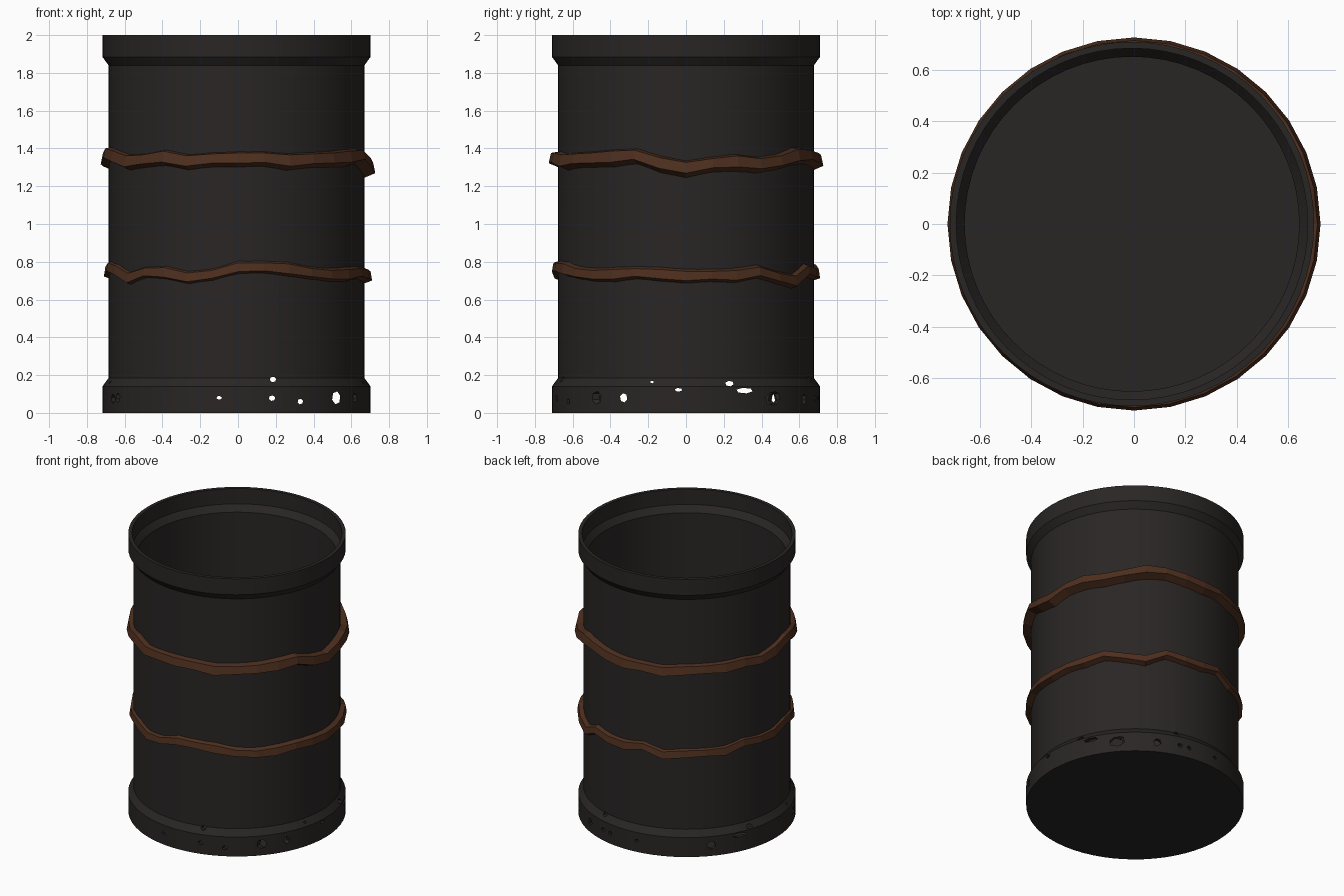
import bpy, bmesh, math
from mathutils import Matrix, Vector

if "Cube" in bpy.data.objects:
    bpy.data.objects.remove(bpy.data.objects["Cube"])


def material(name, rgb):
    m = bpy.data.materials.new(name)
    m.diffuse_color = (*rgb, 1)
    m.use_nodes = True
    m.node_tree.nodes["Principled BSDF"].inputs["Base Color"].default_value = m.diffuse_color
    return m


def add_object(name, bm, mat=None):
    bmesh.ops.recalc_face_normals(bm, faces=bm.faces)
    me = bpy.data.meshes.new(name)
    bm.to_mesh(me)
    bm.free()
    ob = bpy.data.objects.new(name, me)
    bpy.context.collection.objects.link(ob)
    if mat:
        me.materials.append(mat)
    return ob


def bridge(bm, a, b):
    n = len(a)
    for i in range(n):
        bm.faces.new((a[i], a[(i + 1) % n], b[(i + 1) % n], b[i]))


def smooth(ob, angle):
    bpy.ops.object.select_all(action='DESELECT')
    bpy.context.view_layer.objects.active = ob
    ob.select_set(True)
    bpy.ops.object.shade_smooth_by_angle(angle=math.radians(angle))


steel = material("dark_steel", (0.022, 0.019, 0.018))
rust = material("rust", (0.075, 0.028, 0.013))

# Barrel shell: lathed profile with rims, inner wall and floor
CX = -0.008
profile = [(0.71, 0), (0.71, 0.14), (0.677, 0.185), (0.677, 1.84), (0.71, 1.885),
           (0.71, 2.0), (0.685, 2.0), (0.685, 1.89), (0.652, 1.845),
           (0.652, 0.18), (0.685, 0.135), (0.685, 0.02)]
N = 64
bm = bmesh.new()
rings = []
for r, z in profile:
    rings.append([bm.verts.new((CX + r * math.cos(2 * math.pi * i / N),
                                r * math.sin(2 * math.pi * i / N), z)) for i in range(N)])
for a, b in zip(rings, rings[1:]):
    bridge(bm, a, b)
bm.faces.new(rings[0])
bm.faces.new(rings[-1])
barrel = add_object("barrel", bm, steel)

# Rust holes: six-sided prisms, right through or through one wall only
bm = bmesh.new()


def prism(center, direction, length, w, h):
    d = Vector(direction).normalized()
    side = d.cross(Vector((0, 0, 1)))
    ends = []
    for s in (-0.5, 0.5):
        ring = []
        for k in range(6):
            a = k * math.pi / 3 + 0.3
            ring.append(bm.verts.new(Vector(center) + d * s * length
                                     + side * math.cos(a) * w / 2
                                     + Vector((0, 0, math.sin(a) * h / 2))))
        ends.append(ring)
    bridge(bm, *ends)
    bm.faces.new(ends[0])
    bm.faces.new(ends[1])


for x, z, w, h in [(-0.1, 0.08, 0.03, 0.02), (0.185, 0.177, 0.035, 0.03),
                   (0.18, 0.078, 0.035, 0.03), (0.33, 0.06, 0.03, 0.03),
                   (0.52, 0.08, 0.045, 0.07)]:
    prism((x, 0, z), (0, 1, 0), 2, w, h)
for y, z, w, h in [(-0.33, 0.08, 0.04, 0.05), (-0.18, 0.163, 0.02, 0.014),
                   (-0.04, 0.122, 0.04, 0.02), (0.23, 0.155, 0.045, 0.03),
                   (0.31, 0.118, 0.09, 0.03)]:
    prism((0, y, z), (1, 0, 0), 2, w, h)
for deg, w, h in [(-157, 0.05, 0.05), (40, 0.09, 0.07), (62, 0.05, 0.05),
                  (80, 0.03, 0.03), (138, 0.06, 0.06)]:
    a = math.radians(deg)
    d = (math.cos(a), math.sin(a), 0)
    prism((CX + 0.7 * d[0], 0.7 * d[1], 0.075), d, 0.2, w, h)
cutter = add_object("hole_cutter", bm)
cutter.hide_render = True

mod = barrel.modifiers.new("holes", 'BOOLEAN')
mod.operation = 'DIFFERENCE'
mod.solver = 'EXACT'
mod.use_self = True
mod.object = cutter
bpy.context.view_layer.objects.active = barrel
bpy.ops.object.modifier_apply(modifier=mod.name)
bpy.data.objects.remove(cutter, do_unlink=True)
smooth(barrel, 25)


# Rusted hoops: height in centimetres at 32 steps, counted from the front towards +x
def hoop(name, heights, section):
    bm = bmesh.new()
    n = len(heights)
    loops = []
    for k, h in enumerate(heights):
        a = 2 * math.pi * k / n
        jit = 0.006 * math.sin(k * 2.3)
        loops.append([bm.verts.new((r * math.sin(a), -r * math.cos(a),
                                    h / 100 + dz + (jit if dz < 0 else 0)))
                      for r, dz in section])
    for k in range(n):
        bridge(bm, loops[k], loops[(k + 1) % n])
    return add_object(name, bm, rust)


hoop("upper_hoop",
     [134, 134, 133, 133.5, 134, 135, 135.5, 131.5, 129, 131, 132.5, 131, 132.5, 136,
      135.5, 134, 133, 133, 132, 133.5, 133.5, 133.5, 134, 132, 134, 136.5, 135,
      132.5, 133, 135, 132.5, 133.5],
     [(0.665, 0.045), (0.715, 0.036), (0.727, -0.018), (0.67, -0.042)])
hoop("lower_hoop",
     [77, 77, 76.5, 74, 73, 73.5, 74, 73.5, 72.5, 72.5, 73, 74.8, 71.5, 70, 75.5, 74,
      74, 76, 72, 73.5, 73.5, 73.5, 76.5, 75, 75, 77, 75.5, 71.5, 74.2, 74.5, 71.7, 73],
     [(0.665, 0.038), (0.702, 0.024), (0.71, -0.022), (0.67, -0.036)])
